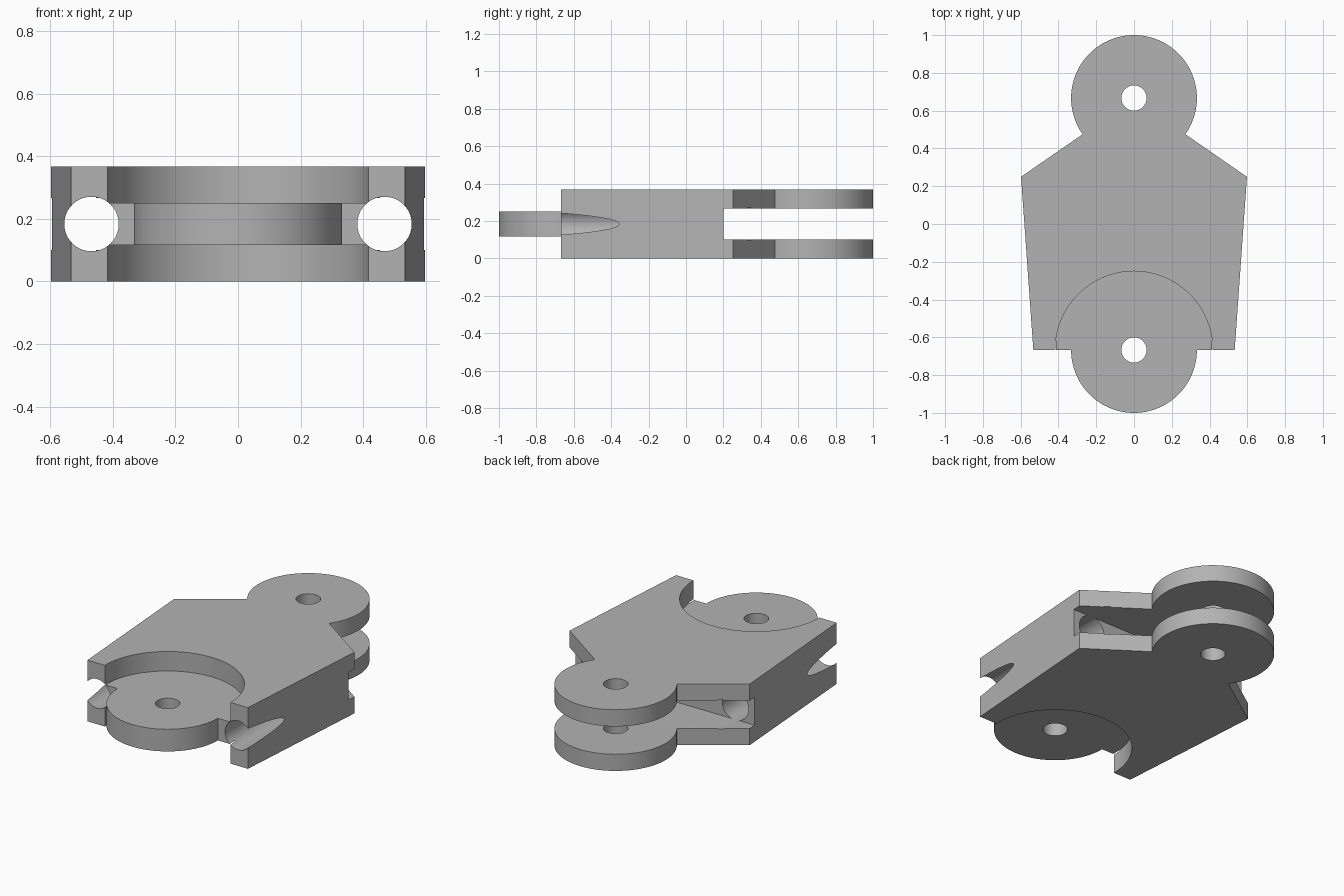
import bpy, bmesh, math
from mathutils import Matrix

cube = bpy.data.objects.get("Cube")
if cube:
    bpy.data.objects.remove(cube, do_unlink=True)

HEIGHT = 0.367
MID = HEIGHT / 2
PIVOT = 0.667        # distance of each pin axis from the centre
EYE_R = 0.333        # radius of the rounded ends

steel = bpy.data.materials.new("plain_grey")
steel.use_nodes = True
grey = (0.45, 0.45, 0.45, 1)
steel.diffuse_color = grey
steel.node_tree.nodes["Principled BSDF"].inputs["Base Color"].default_value = grey


def make_object(name, bm):
    bmesh.ops.recalc_face_normals(bm, faces=bm.faces)
    mesh = bpy.data.meshes.new(name)
    bm.to_mesh(mesh)
    bm.free()
    mesh.materials.append(steel)
    obj = bpy.data.objects.new(name, mesh)
    bpy.context.collection.objects.link(obj)
    return obj


def cylinder(name, radius, depth, centre, along_y=False, segments=96):
    bm = bmesh.new()
    matrix = Matrix.Translation(centre)
    if along_y:
        matrix = matrix @ Matrix.Rotation(math.pi / 2, 4, 'X')
    bmesh.ops.create_cone(bm, cap_ends=True, segments=segments, radius1=radius,
                          radius2=radius, depth=depth, matrix=matrix)
    return make_object(name, bm)


def box(name, size, centre):
    bm = bmesh.new()
    bmesh.ops.create_cube(bm, size=1, matrix=Matrix.Translation(centre)
                          @ Matrix.Diagonal((*size, 1)))
    return make_object(name, bm)


def arc(cy, start, end, steps=64):
    angles = [start + (end - start) * i / steps for i in range(steps + 1)]
    return [(EYE_R * math.cos(a), cy + EYE_R * math.sin(a)) for a in angles]


# Link plate: tapered body with a rounded eye at each end
neck = math.asin(-0.192 / EYE_R)
outline = arc(-PIVOT, math.pi, 2 * math.pi)
outline += [(0.533, -PIVOT), (0.598, 0.25)]
outline += arc(PIVOT, neck, math.pi - neck)
outline += [(-0.598, 0.25), (-0.533, -PIVOT)]
bm = bmesh.new()
face = bm.faces.new([bm.verts.new((x, y, 0)) for x, y in outline])
top = bmesh.ops.extrude_face_region(bm, geom=[face])["geom"]
bmesh.ops.translate(bm, vec=(0, 0, HEIGHT),
                    verts=[v for v in top if isinstance(v, bmesh.types.BMVert)])
link = make_object("chain_link", bm)

# Clearance recesses above and below the front tongue
cutters = []
for side, name in ((1, "upper_recess"), (-1, "lower_recess")):
    z = MID + side * (0.0665 + 0.2)
    cutters.append(cylinder(name, 0.417, 0.4, (0, -PIVOT, z), segments=128))

# Rear fork slot
cutters.append(box("fork_slot", (2, 1, 0.167), (0, 0.7, MID)))

# Pin holes through both eyes
for y, name in ((-PIVOT, "tongue_pin_hole"), (PIVOT, "fork_pin_hole")):
    cutters.append(cylinder(name, 0.067, 1, (0, y, MID), segments=48))

# Long bores along each side, breaking out through the tapered walls
for x, name in ((-0.468, "right_bore"), (0.468, "left_bore")):
    cutters.append(cylinder(name, 0.087, 1.3, (x, -0.3, MID), along_y=True, segments=64))

# Cut everything away, then discard the cutters
bpy.context.view_layer.objects.active = link
for cutter in cutters:
    mod = link.modifiers.new(cutter.name, 'BOOLEAN')
    mod.operation = 'DIFFERENCE'
    mod.solver = 'EXACT'
    mod.object = cutter
    bpy.ops.object.modifier_apply(modifier=mod.name)
    bpy.data.objects.remove(cutter, do_unlink=True)

# Smooth round walls, crisp edges
bpy.ops.object.select_all(action='DESELECT')
link.select_set(True)
bpy.ops.object.shade_smooth_by_angle(angle=math.radians(25))
